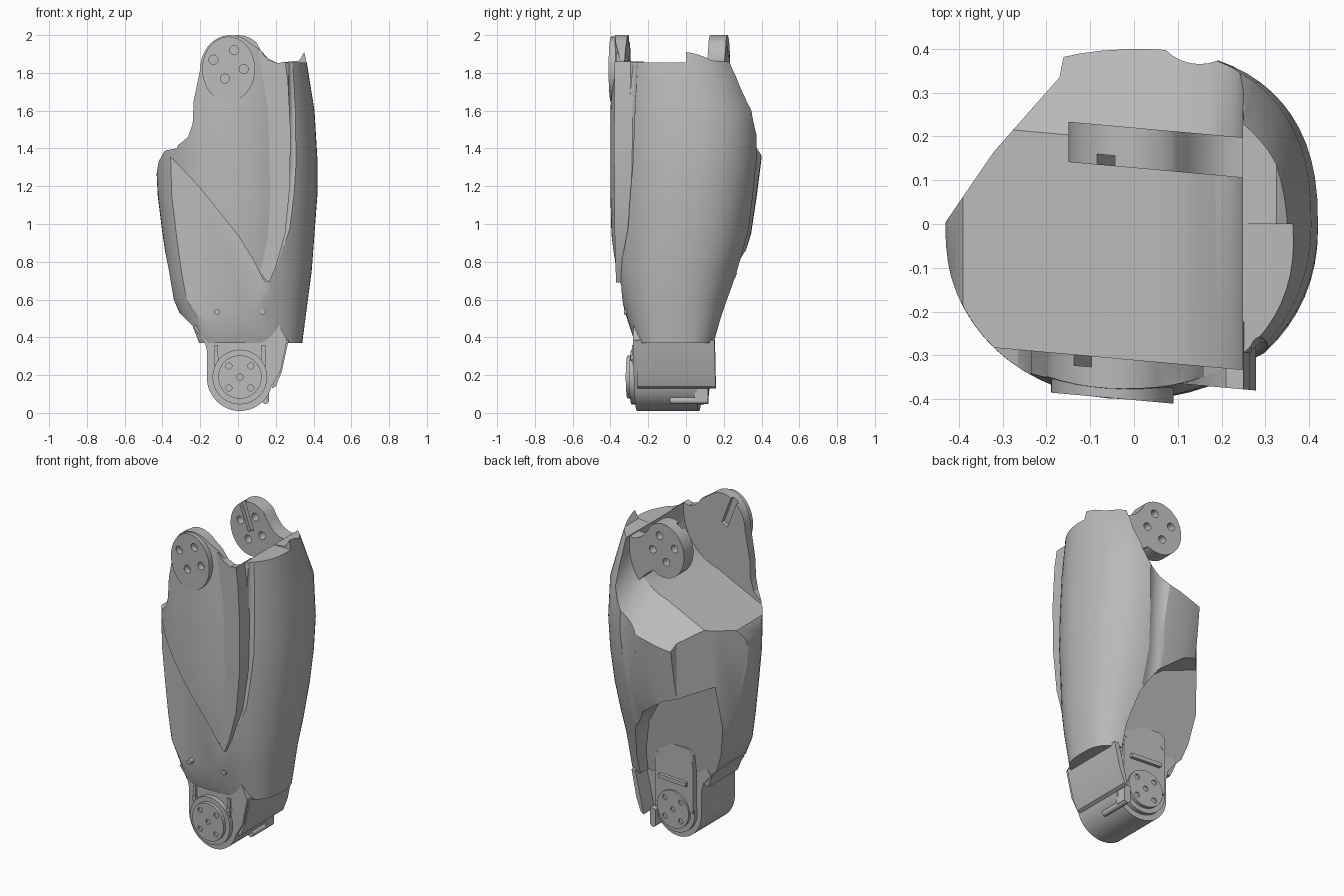
import bpy, bmesh, math
from mathutils import Vector

cube = bpy.data.objects.get("Cube")
if cube:
    bpy.data.objects.remove(cube, do_unlink=True)

grey = bpy.data.materials.new("light_grey")
grey.use_nodes = True
COLOR = (0.49, 0.49, 0.49, 1)
grey.diffuse_color = COLOR
grey.node_tree.nodes["Principled BSDF"].inputs["Base Color"].default_value = COLOR

TILT = -0.09          # the joint axes lean slightly in plan
TOP = (-0.05, 1.82)   # upper joint centre at the front (x, z)
LOW = (0.01, 0.19)    # lower joint centre (x, z)


def loft(name, rings):
    """Closed skin through rings of equal vertex count."""
    bm = bmesh.new()
    rows = [[bm.verts.new(p) for p in ring] for ring in rings]
    n = len(rows[0])
    for a, b in zip(rows, rows[1:]):
        for i in range(n):
            j = (i + 1) % n
            bm.faces.new((a[i], a[j], b[j], b[i]))
    bm.faces.new(rows[0])
    bm.faces.new(rows[-1])
    bmesh.ops.recalc_face_normals(bm, faces=bm.faces)
    me = bpy.data.meshes.new(name)
    bm.to_mesh(me)
    bm.free()
    me.materials.append(grey)
    ob = bpy.data.objects.new(name, me)
    bpy.context.collection.objects.link(ob)
    return ob


def prism(name, pts, y0, y1, kx=TILT, kz=0.0, drop=0.0):
    """Outline in x, z extruded along y; ends sheared, far end lowered by drop."""
    return loft(name, [[(x, y + kx * x + kz * z, z - d) for x, z in pts]
                       for y, d in ((y0, 0), (y1, drop))])


def arc(c, rx, rz, a0=0, a1=360, n=40):
    steps = n if a1 - a0 == 360 else n + 1
    return [(c[0] + rx * math.cos(math.radians(a0 + (a1 - a0) * i / n)),
             c[1] + rz * math.sin(math.radians(a0 + (a1 - a0) * i / n))) for i in range(steps)]


def disc(name, c, r, y0, y1, rz=None, n=40):
    return prism(name, arc(c, r, rz or r, n=n), y0, y1)


def box(name, x0, x1, z0, z1, y0, y1, kx=TILT):
    return prism(name, [(x0, z0), (x1, z0), (x1, z1), (x0, z1)], y0, y1, kx)


def cut(ob, tool, op='DIFFERENCE'):
    m = ob.modifiers.new("cut", 'BOOLEAN')
    m.operation, m.object, m.solver = op, tool, 'EXACT'
    bpy.context.view_layer.objects.active = ob
    bpy.ops.object.modifier_apply(modifier=m.name)
    bpy.data.objects.remove(tool, do_unlink=True)


def tube(name, path, r, n=20):
    """Upright sweep used for the long grooves."""
    return loft(name, [[(x + r * math.cos(t), y + r * math.sin(t), z)
                        for t in [2 * math.pi * i / n for i in range(n)]] for x, y, z in path])


def section(z, x0, x1, y0, y1, e, n=64):
    """Plan outline: near-elliptical front, squarer rear."""
    c, h = Vector(((x0 + x1) / 2, (y0 + y1) / 2)), ((x1 - x0) / 2, (y1 - y0) / 2)
    ring = []
    for i in range(n):
        t = 2 * math.pi * i / n
        cs, sn = math.cos(t), math.sin(t)
        p = 2 / (max(e, 2.45) if sn > 0 else e)
        ring.append((c.x + h[0] * math.copysign(abs(cs) ** p, cs),
                     c.y + h[1] * math.copysign(abs(sn) ** p, sn), z))
    return ring


# Main limb body
body = loft("limb_body", [section(*s) for s in (
    (0.37, -0.25, 0.34, -0.27, 0.16, 3), (0.6, -0.345, 0.37, -0.345, 0.24, 2.4),
    (0.75, -0.37, 0.39, -0.375, 0.285, 2.2), (0.95, -0.4, 0.405, -0.395, 0.345, 2.1),
    (1.15, -0.425, 0.42, -0.4, 0.375, 2.1), (1.35, -0.435, 0.42, -0.4, 0.4, 2.1),
    (1.6, -0.43, 0.405, -0.4, 0.4, 2.1), (1.85, -0.4, 0.365, -0.385, 0.3, 2.1),
    (2.02, -0.38, 0.33, -0.375, 0.21, 2.1))])
outline = [(0.6, 0.3), (0.6, 1.95), (0.35, 1.91), (0.325, 1.865), (0.27, 1.86), (0.21, 1.85),
           (0.16, 1.87), (0.12, 1.92)] + arc((-0.04, 1.82), 0.16, 0.18, 50, 180, 20) + [
           (-0.235, 1.65), (-0.24, 1.53), (-0.265, 1.46), (-0.32, 1.415), (-0.39, 1.385),
           (-0.42, 1.33), (-0.435, 1.24), (-0.41, 0.98), (-0.365, 0.75), (-0.34, 0.6),
           (-0.31, 0.53), (-0.24, 0.46), (-0.18, 0.3)]
cut(body, prism("silhouette", outline, -0.7, 0.7, 0), 'INTERSECT')

# Stepped front lower panel and flat rear lower panel
front_step = [(-0.38, 1.38), (-0.2, 1.19), (0.0, 0.94), (0.08, 0.81), (0.13, 0.71), (0.17, 0.66),
              (0.2, 0.55), (0.2, 0.2), (-0.7, 0.2), (-0.7, 1.38)]
cut(body, prism("front_step", front_step, -0.8, -0.312, -0.2))
rear_step = [(-0.7, 1.13), (-0.3, 1.05), (-0.08, 0.97), (0.08, 0.85), (0.17, 0.7), (0.21, 0.5),
             (0.21, 0.2), (-0.7, 0.2)]
cut(body, prism("rear_step", rear_step, 0.02, 0.8, 0, 0.14))

# Long grooves beside the outer shell
cut(body, tube("front_groove", [(0.17, -0.39, 0.64), (0.215, -0.37, 0.8), (0.265, -0.335, 0.98),
                                (0.295, -0.31, 1.3), (0.3, -0.3, 1.6), (0.295, -0.28, 1.95)], 0.03))
cut(body, tube("rear_groove", [(0.13, 0.37, 0.74), (0.14, 0.435, 0.95), (0.15, 0.46, 1.15),
                               (0.15, 0.475, 1.35), (0.15, 0.475, 1.6)], 0.11, 32))

# Flattened rear flank
flank = [(-0.44, -0.01), (-0.32, 0.165), (-0.17, 0.335), (-0.1, 0.7), (-0.7, 0.7), (-0.7, -0.01)]
cut(body, loft("flank", [[(x, y, z) for x, y in flank] for z in (0.75, 2.2)]))

# Raised edge of the front plate, between the groove and the lug
plate = prism("front_plate", [(-0.05, 1.1), (0.08, 0.83), (0.14, 0.71), (0.165, 0.69), (0.2, 0.77),
                              (0.25, 0.95), (0.275, 1.2), (0.278, 1.5), (0.265, 1.75), (0.25, 1.86),
                              (0.21, 1.85), (0.16, 1.87), (0.12, 1.91), (0.0, 1.9)], -0.355, -0.2)

# Saddle between the upper lugs, flaring down behind them
saddle = arc(TOP, 0.3, 0.3, -80, 8, 20) + [(0.245, 2.2), (-0.7, 2.2), (-0.7, 1.33), (-0.3, 1.405)]
for part in (body, plate):
    cut(part, prism("saddle", saddle, -0.31, 0.8))
cut(body, prism("saddle_flare", saddle, 0.19, 0.79, drop=0.5))
cut(body, box("rim_step", 0.22, 0.6, 1.855, 2.2, -0.7, 0.0, 0))

# Upper lugs with screw holes and keyways
front_lug = disc("front_lug", TOP, 0.14, -0.402, -0.312, 0.172)
REAR = (0.0, 1.835)
rear_shape = arc(REAR, 0.15, 0.165, 50, 300, 40) + [
    (0.12, 1.66), (0.18, 1.6), (0.26, 1.58), (0.265, 1.85), (0.21, 1.85), (0.16, 1.875), (0.12, 1.92)]
rear_lug = prism("rear_lug", rear_shape, 0.128, 0.22)
for x, z in [(-0.02, 1.92), (-0.13, 1.87), (0.03, 1.82), (-0.07, 1.77)]:
    for part in (front_lug, body):
        cut(part, disc("hole", (x, z), 0.024, -0.6, -0.365, n=16))
    cut(rear_lug, disc("hole", (x + 0.05, z), 0.024, -0.1, 0.5, n=16))


def keyway(c, y0, y1):
    x, z = c
    return prism("keyway", [(x - 0.02, z - 0.02), (x + 0.02, z), (x - 0.06, z + 0.2),
                            (x - 0.11, z + 0.2)], y0, y1)


cut(rear_lug, keyway(REAR, 0.0, 0.152))
for part in (front_lug, body):
    cut(part, keyway(TOP, -0.335, -0.1))

# Lower joint housing with its outer guard
shell = arc(LOW, 0.175, 0.18, 180, 345, 32) + [(0.225, 0.22), (0.26, 0.385), (0.2, 0.5), (-0.2, 0.5),
                                               (-0.235, 0.45), (-0.18, 0.39), (-0.165, 0.33)]
prism("lower_housing", shell, -0.258, 0.07)
guard = [(0.18, 0.13), (0.2, 0.14), (0.232, 0.22), (0.268, 0.385), (0.24, 0.385), (0.2, 0.22)]
prism("outer_guard", guard, -0.24, 0.175)
bracket = [(-0.13, 0.2), (-0.13, 0.56), (-0.1, 0.59), (0.12, 0.59), (0.15, 0.56), (0.15, 0.2)]
prism("rear_bracket", bracket, 0.05, 0.105)

# Rotor faces: ring, disc, screws and bracket ribs on both ends
for side, base, s in (("front", -0.262, -1), ("rear", 0.07, 1)):
    disc(side + "_rotor_ring", LOW, 0.145, base - 0.02 * s, base + 0.025 * s)
    rotor = disc(side + "_rotor", LOW, 0.115, base, base + 0.046 * s)
    spots = [LOW] + [(LOW[0] + 0.082 * math.cos(math.radians(a)),
                      LOW[1] + 0.082 * math.sin(math.radians(a))) for a in (45, 135, 225, 315)]
    for p in spots:
        cut(rotor, disc("screw_hole", p, 0.016, base + 0.036 * s, base + 0.2 * s, n=16))
    for x in (-0.115, 0.135):
        z, y = (0.29, -0.28) if s < 0 else (0.5, 0.108)
        disc(side + "_bracket_screw", (x, z), 0.014, y, y - 0.03 * s, n=16)
        box(side + "_bracket_rib", x - 0.01, x + 0.01, 0.2, 0.36, base, base + 0.012 * s)
for x in (-0.11, 0.13):
    disc("panel_screw", (x, 0.535), 0.015, -0.328 - TILT * x, -0.25, n=16)
box("rear_slot_bar", -0.09, 0.11, 0.36, 0.385, 0.1, 0.125)

# Cable pin under the outer side
disc("cable_pin", (0.145, 0.065), 0.018, -0.07, 0.13, n=16)
box("pin_arm", 0.125, 0.165, 0.06, 0.16, 0.06, 0.13)

# Smooth shading with crisp edges
for ob in bpy.data.objects:
    if ob.type == 'MESH' and ob.data.materials and ob.data.materials[0] == grey:
        bpy.ops.object.select_all(action='DESELECT')
        ob.select_set(True)
        bpy.context.view_layer.objects.active = ob
        bpy.ops.object.shade_smooth_by_angle(angle=math.radians(28))
